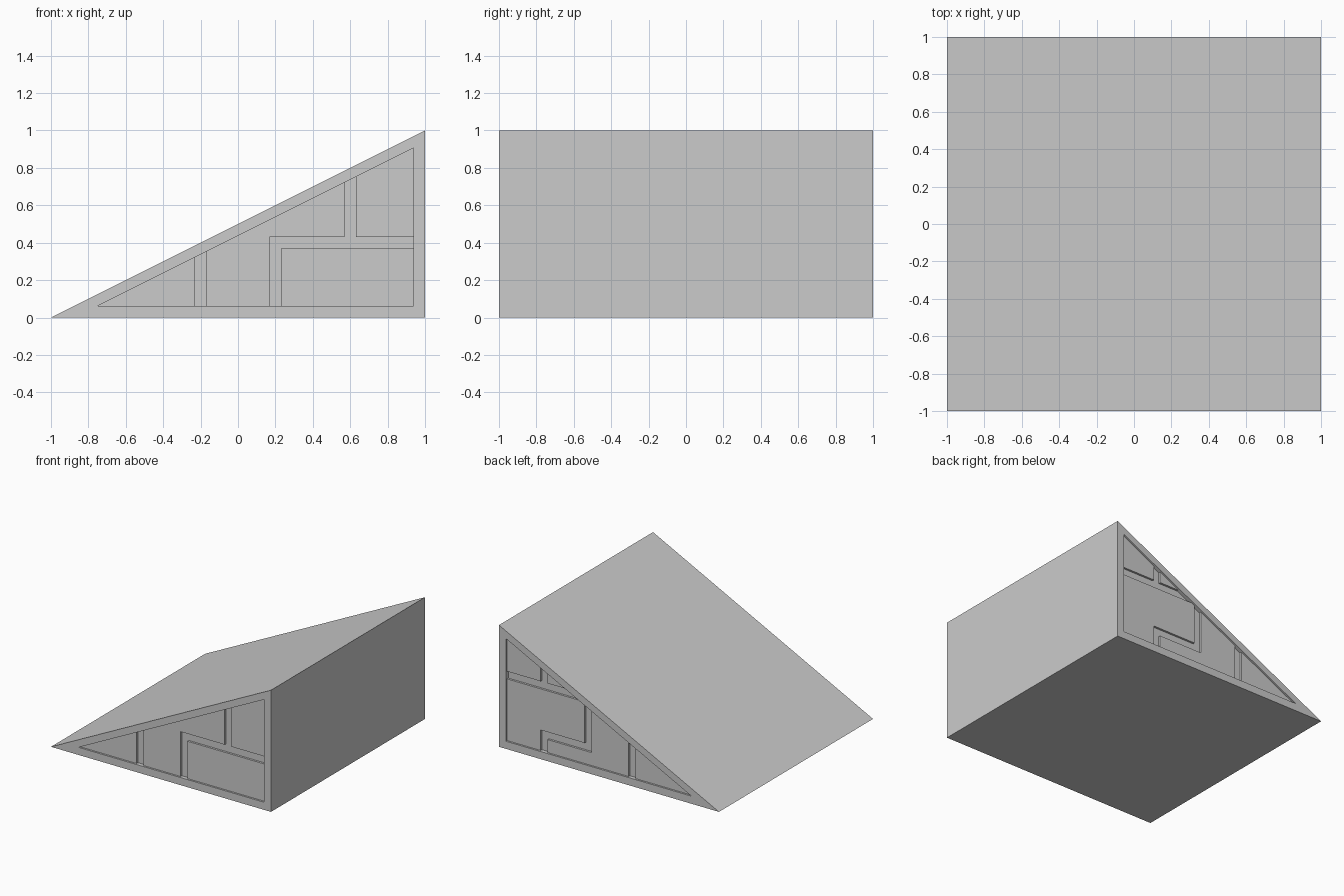
import bpy, bmesh

if "Cube" in bpy.data.objects:
    bpy.data.objects.remove(bpy.data.objects["Cube"])

M = 0.0625          # frame margin
PANEL = 0.015       # panel recess depth
GROOVE = 0.032      # groove floor depth
W = 0.031           # half groove width

bm = bmesh.new()


def top(x):
    """Height of the inset slope line at x."""
    return (x + 1) / 2 - M


def at(z):
    """x of the inset slope line at height z."""
    return 2 * (z + M) - 1


def add(points, flip=False):
    """One face from 3D points."""
    pts = points[::-1] if flip else points
    bm.faces.new([bm.verts.new(p) for p in pts])


def flat(outline, side, depth):
    """Flat x-z face sunk into the front (-1) or back (1) end."""
    add([(x, side * (1 - depth), z) for x, z in outline], side > 0)


def walls(outline, side, d0, d1):
    """Inward-facing walls around a recess between two depths."""
    y0, y1 = side * (1 - d0), side * (1 - d1)
    for (px, pz), (qx, qz) in zip(outline, outline[1:] + outline[:1]):
        add([(px, y0, pz), (qx, y0, qz), (qx, y1, qz), (px, y1, pz)], side > 0)


# Outlines run counter-clockwise as seen from the front
R = 1 - M
L = at(M)
a, b, c, d = 0.2 - W, 0.2 + W, 0.6 - W, 0.6 + W
lo, hi = 0.4 - W, 0.4 + W
outer = [(-1, 0), (1, 0), (1, 1)]
inset = [(L, M), (R, M), (R, top(R))]
slot = [(-b, M), (-a, M), (-a, top(-a)), (-b, top(-b))]
tip = [(L, M), (-b, M), (-b, top(-b))]

# Front end: grooves and the raised panels between them
front_grooves = [
    slot,
    [(a, M), (b, M), (b, lo), (R, lo), (R, hi), (d, hi),
     (d, top(d)), (c, top(c)), (c, hi), (a, hi)],
]
front_panels = [
    tip,
    [(-a, M), (a, M), (a, hi), (c, hi), (c, top(c)), (-a, top(-a))],
    [(b, M), (R, M), (R, lo), (b, lo)],
    [(d, hi), (R, hi), (R, top(R)), (d, top(d))],
]

# Back end: a stepped groove and an upper branch
back_grooves = [
    slot,
    [(c, M), (d, M), (d, b), (b, b), (b, top(b)), (a, top(a)), (a, a), (c, a)],
    [(at(c), c), (R, c), (R, d), (d, d), (d, top(d)), (c, top(c)),
     (c, d), (at(d), d)],
]
back_panels = [
    tip,
    [(-a, M), (c, M), (c, a), (a, a), (a, top(a)), (-a, top(-a))],
    [(d, M), (R, M), (R, c), (at(c), c), (b, top(b)), (b, b), (d, b)],
    [(at(d), d), (c, d), (c, top(c))],
    [(d, d), (R, d), (R, top(R)), (d, top(d))],
]

# Base, tall side and slope
for (px, pz), (qx, qz) in zip(outer, outer[1:] + outer[:1]):
    add([(px, -1, pz), (px, 1, pz), (qx, 1, qz), (qx, -1, qz)])

# Framed ends with recessed panels and deeper grooves
for side, grooves, panels in ((-1, front_grooves, front_panels),
                              (1, back_grooves, back_panels)):
    for i in range(3):
        j = (i + 1) % 3
        flat([outer[i], outer[j], inset[j], inset[i]], side, 0)
    walls(inset, side, 0, PANEL)
    for p in panels:
        flat(p, side, PANEL)
    for g in grooves:
        walls(g, side, PANEL, GROOVE)
        flat(g, side, GROOVE)

bmesh.ops.remove_doubles(bm, verts=bm.verts[:], dist=0.0005)
mesh = bpy.data.meshes.new("wedge_block")
bm.to_mesh(mesh)
bm.free()
wedge = bpy.data.objects.new("wedge_block", mesh)
bpy.context.collection.objects.link(wedge)
